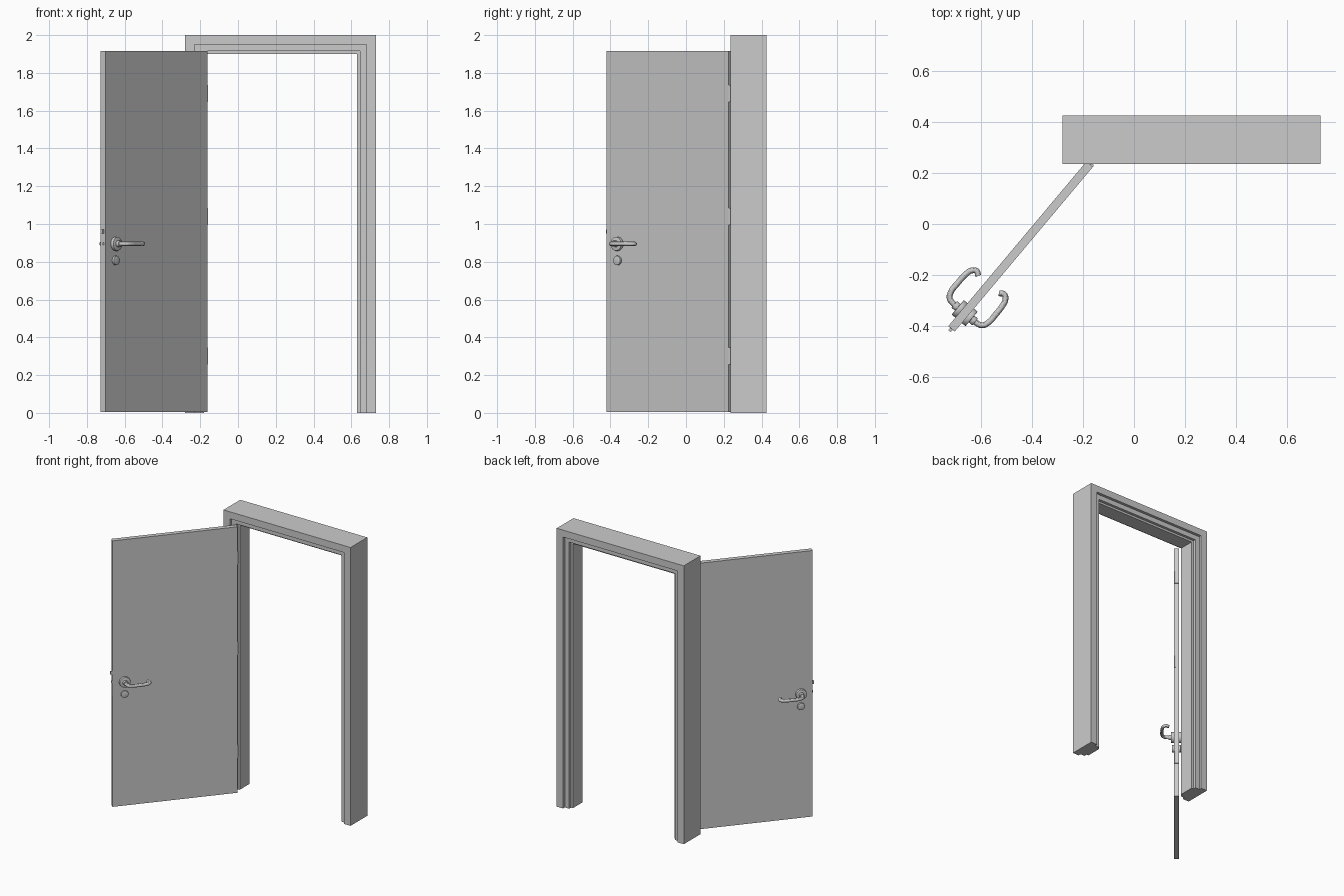
import bpy, bmesh, math
from mathutils import Matrix

if "Cube" in bpy.data.objects:
    bpy.data.objects.remove(bpy.data.objects["Cube"])

ANGLE = math.atan2(0.766, 0.643)          # swing of the open door
DOOR = Matrix.Translation((-0.702, -0.421, 0)) @ Matrix.Rotation(ANGLE, 4, 'Z')
L, T = 0.842, 0.033                       # door width, thickness


def finish(name, bm, matrix=Matrix(), smooth=False):
    bmesh.ops.recalc_face_normals(bm, faces=bm.faces[:])
    me = bpy.data.meshes.new(name)
    bm.to_mesh(me)
    bm.free()
    ob = bpy.data.objects.new(name, me)
    bpy.context.collection.objects.link(ob)
    ob.matrix_world = matrix
    if smooth:
        bpy.ops.object.select_all(action='DESELECT')
        ob.select_set(True)
        bpy.context.view_layer.objects.active = ob
        bpy.ops.object.shade_smooth_by_angle()
    return ob


def box(name, lo, hi):
    bm = bmesh.new()
    size = [b - a for a, b in zip(lo, hi)]
    mid = [(a + b) / 2 for a, b in zip(lo, hi)]
    bmesh.ops.create_cube(bm, size=1, matrix=Matrix.Translation(mid) @ Matrix.Diagonal((*size, 1)))
    return finish(name, bm, DOOR)


def cylinder(name, centre, r, depth, axis='Y', bevel=0):
    bm = bmesh.new()
    rot = Matrix.Rotation(math.pi / 2, 4, 'X') if axis == 'Y' else Matrix()
    bmesh.ops.create_cone(bm, cap_ends=True, segments=32, radius1=r, radius2=r, depth=depth,
                          matrix=Matrix.Translation(centre) @ rot)
    if bevel:
        rims = [e for e in bm.edges if any(len(f.verts) > 4 for f in e.link_faces)]
        bmesh.ops.bevel(bm, geom=rims, offset=bevel, segments=2, affect='EDGES', profile=0.5)
    return finish(name, bm, DOOR, True)


# Frame: stepped profile (inset, y) swept up, across and down with mitred corners
profile = [(0, .235), (.05, .235), (.05, .255), (.085, .255), (.085, .277), (.1, .277),
           (.1, .385), (.085, .385), (.085, .405), (.05, .405), (.05, .425), (0, .425)]
bm = bmesh.new()
rings = []
for side, top in ((-1, 0), (-1, 1), (1, 1), (1, 0)):
    rings.append([bm.verts.new((.225 + side * (.505 - o), y, (2 - o) * top)) for o, y in profile])
n = len(profile)
for a, b in zip(rings, rings[1:]):
    for i in range(n):
        j = (i + 1) % n
        bm.faces.new((a[i], a[j], b[j], b[i]))
bm.faces.new(rings[0])
bm.faces.new(rings[-1])
finish("door_frame", bm)

# Door leaf, latch and lock plate, in door-local space (x along the leaf)
box("door_leaf", (0, 0, .004), (L, T, 1.915))
box("latch_bolt", (-.012, .010, .95), (.02, .023, .972))
box("lock_plate", (-.001, .006, .80), (.01, .027, .99))
cylinder("lock_pin", (-.001, T / 2, .895), .006, .012, 'Z')

# Hinges on the pivot edge
for i, z in enumerate((.3, 1.04, 1.69)):
    box(f"hinge_leaf_{i}", (L - .01, .004, z - .045), (L + .002, T - .004, z + .045))
    cylinder(f"hinge_knuckle_{i}", (L + .002, .006, z), .006, .09, 'Z')

# Lever handles, roses and keyhole covers on both faces
path = [(.08, -.005), (.08, .04), (.087, .066), (.11, .078), (.155, .080), (.20, .078),
        (.224, .071), (.236, .054), (.226, .036)]
for label, face, out in (("front", 0, -1), ("back", T, 1)):
    cylinder(f"rose_{label}", (.08, face + out * .009, .895), .037, .02, bevel=.003)
    cylinder(f"lever_collar_{label}", (.08, face + out * .022, .895), .017, .03, bevel=.002)
    cylinder(f"keyhole_cover_{label}", (.08, face + out * .006, .807), .025, .014, bevel=.003)
    cu = bpy.data.curves.new(f"lever_{label}", 'CURVE')
    cu.dimensions = '3D'
    cu.bevel_depth, cu.bevel_resolution, cu.use_fill_caps = .0115, 4, True
    sp = cu.splines.new('BEZIER')
    sp.bezier_points.add(len(path) - 1)
    sp.resolution_u = 6
    for p, (s, d) in zip(sp.bezier_points, path):
        p.co = (s, face + out * d, .895)
        p.handle_left_type = p.handle_right_type = 'AUTO'
    ob = bpy.data.objects.new(f"lever_{label}", cu)
    bpy.context.collection.objects.link(ob)
    ob.matrix_world = DOOR
    bpy.ops.object.select_all(action='DESELECT')
    ob.select_set(True)
    bpy.context.view_layer.objects.active = ob
    bpy.ops.object.convert(target='MESH')
    bpy.ops.object.shade_smooth_by_angle()
